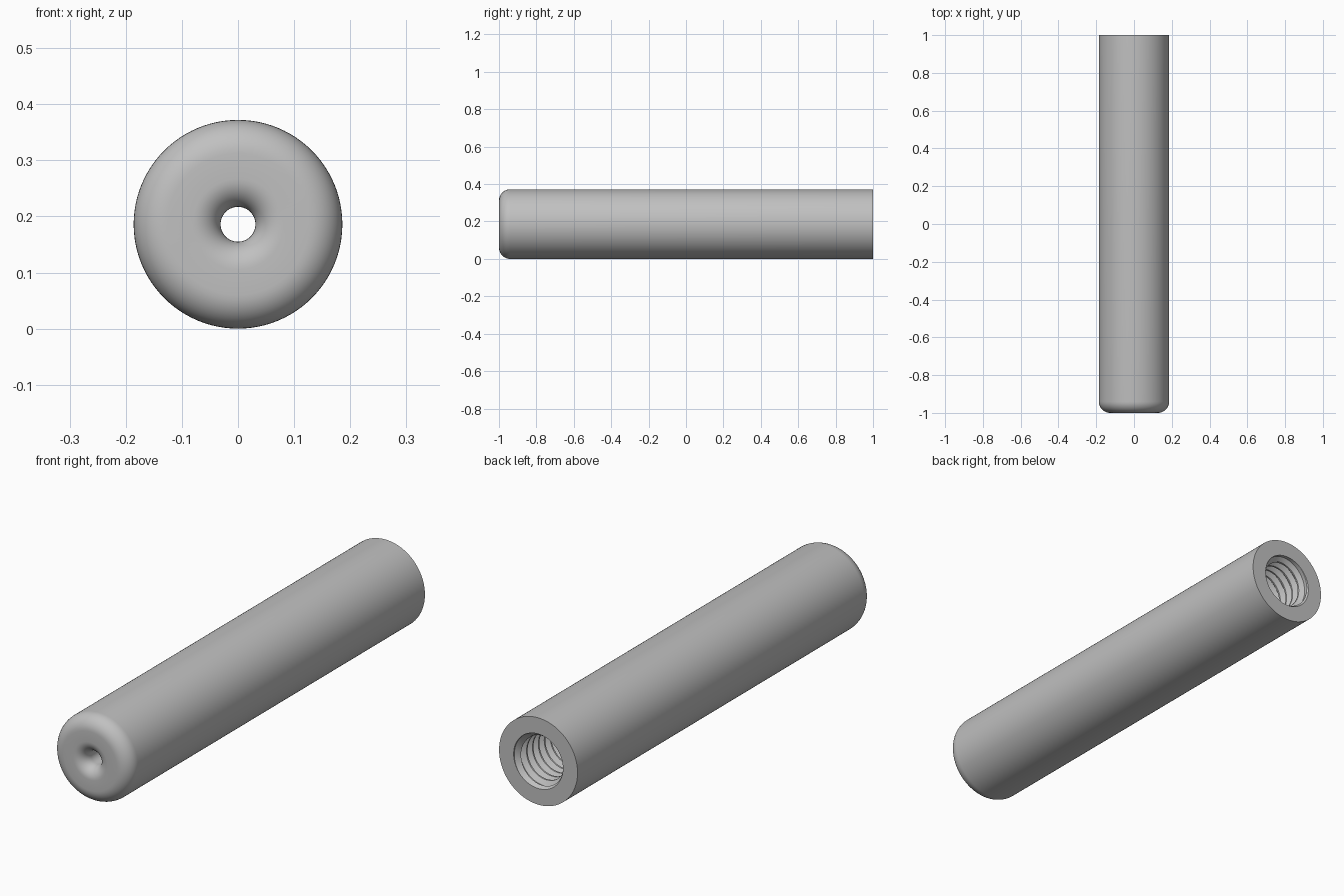
import bpy, bmesh, math

if "Cube" in bpy.data.objects:
    bpy.data.objects.remove(bpy.data.objects["Cube"])

N = 96                      # segments around the tube
R = 0.186                   # outer radius
HOLE = 0.031                # small front hole radius
BORE, DEPTH, PITCH = 0.117, 0.02, 0.04   # thread size
BACK, INNER = 1.0, 0.3      # thread runs between these y values


def arc(cr, cy, rad, a0, a1, steps=10):
    """Points (radius, y) along a fillet arc."""
    pts = []
    for i in range(steps + 1):
        a = math.radians(a0 + (a1 - a0) * i / steps)
        pts.append((cr + rad * math.cos(a), cy + rad * math.sin(a)))
    return pts


def ring(r, y):
    """A plain circular row."""
    return [(r, y)] * (N + 1)


# Smooth profile: drilled cone, small hole, flared mouth, face, rounded edge, wall
profile = [(BORE, INNER), (HOLE, INNER - 0.05)]
profile += arc(HOLE + 0.05, -0.95, 0.05, 180, 270)
profile += arc(R - 0.06, -0.94, 0.06, 270, 360)
profile += [(R, BACK), (BORE, BACK)]
rows = [ring(r, y) for r, y in profile]

# Helical thread rows, clamped to the ends of the bore
turns = round((BACK - INNER) / PITCH) + 2
for t in range(turns):
    for phase, f in ((0, 0), (0.12, 0), (0.47, 1), (0.65, 1)):
        row = []
        for j in range(N + 1):
            y = BACK + PITCH - PITCH * (t + phase + j / N)
            y = max(INNER, min(BACK, y))
            fade = min(1, (BACK - y) / 0.03, (y - INNER) / 0.03)
            row.append((BORE - DEPTH * f * fade, y))
        rows.append(row)
rows.append(ring(BORE, INNER))

# Skin the rows into one closed surface around the y axis
bm = bmesh.new()
grid = []
for row in rows:
    grid.append([bm.verts.new((r * math.cos(2 * math.pi * j / N), y,
                               R + r * math.sin(2 * math.pi * j / N)))
                 for j, (r, y) in enumerate(row)])
for a, b in zip(grid, grid[1:]):
    for j in range(N):
        bm.faces.new((a[j], a[j + 1], b[j + 1], b[j]))
bmesh.ops.remove_doubles(bm, verts=bm.verts, dist=1e-5)
bmesh.ops.recalc_face_normals(bm, faces=bm.faces)

mesh = bpy.data.meshes.new("threaded_tube")
bm.to_mesh(mesh)
bm.free()
tube = bpy.data.objects.new("threaded_tube", mesh)
bpy.context.collection.objects.link(tube)

grey = bpy.data.materials.new("metal_grey")
grey.diffuse_color = (0.53, 0.53, 0.53, 1)
grey.use_nodes = True
grey.node_tree.nodes["Principled BSDF"].inputs["Base Color"].default_value = grey.diffuse_color
mesh.materials.append(grey)

bpy.context.view_layer.objects.active = tube
tube.select_set(True)
bpy.ops.object.shade_smooth_by_angle(angle=math.radians(30))
